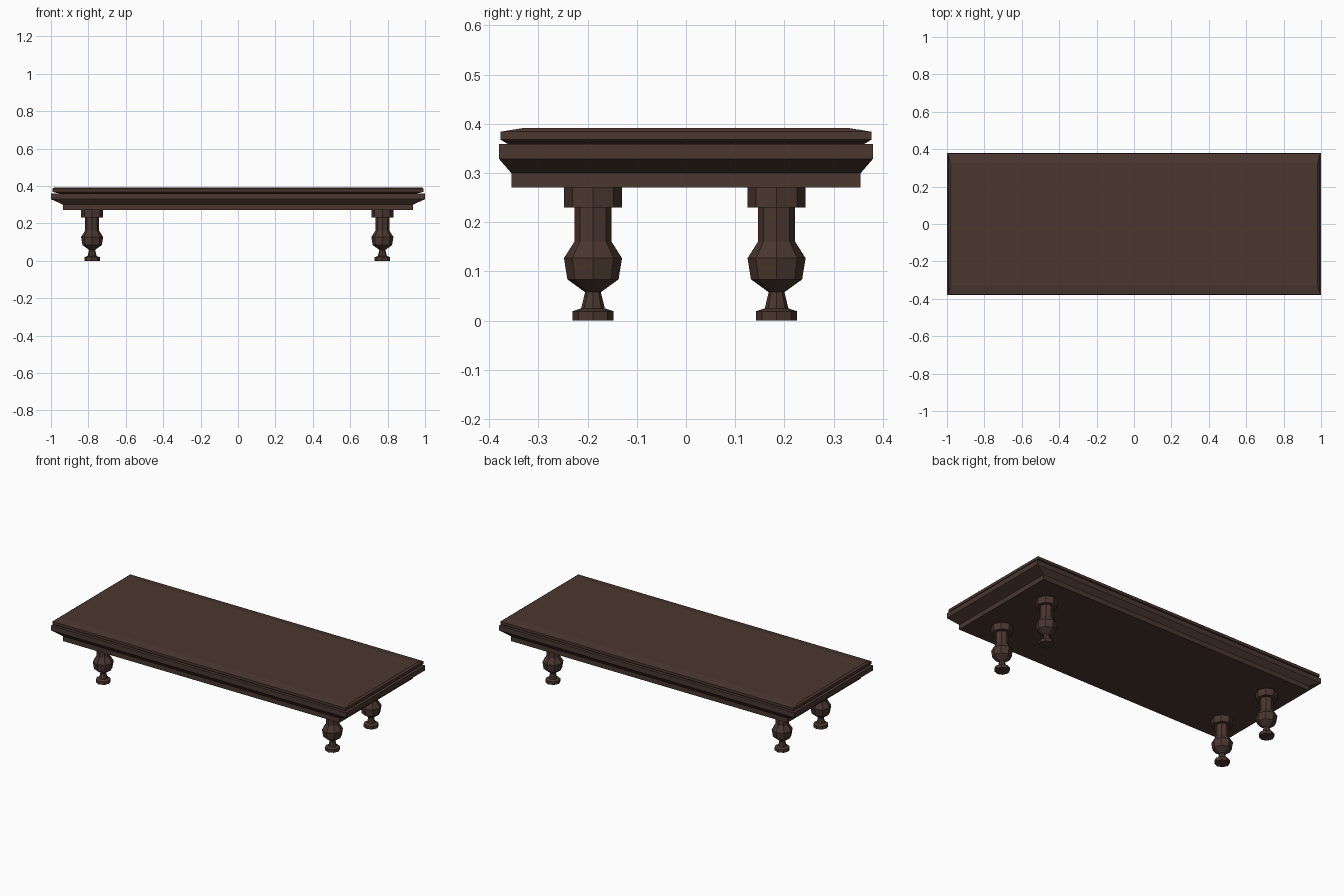
import bpy, bmesh, math

if "Cube" in bpy.data.objects:
    bpy.data.objects.remove(bpy.data.objects["Cube"])

wood = bpy.data.materials.new("dark brown wood")
wood.diffuse_color = (0.068, 0.038, 0.028, 1)
wood.use_nodes = True
wood.node_tree.nodes["Principled BSDF"].inputs["Base Color"].default_value = wood.diffuse_color


def loft(name, rings, location=(0, 0, 0)):
    """Bridge a stack of point rings into a closed, flat shaded solid."""
    bm = bmesh.new()
    loops = [[bm.verts.new(p) for p in ring] for ring in rings]
    n = len(loops[0])
    for a, b in zip(loops, loops[1:]):
        for i in range(n):
            j = (i + 1) % n
            bm.faces.new((a[i], a[j], b[j], b[i]))
    bm.faces.new(loops[0][::-1])
    bm.faces.new(loops[-1])
    bmesh.ops.recalc_face_normals(bm, faces=bm.faces)
    mesh = bpy.data.meshes.new(name)
    bm.to_mesh(mesh)
    bm.free()
    mesh.materials.append(wood)
    obj = bpy.data.objects.new(name, mesh)
    obj.location = location
    bpy.context.collection.objects.link(obj)
    return obj


def rect(x, y, z):
    return [(-x, -y, z), (x, -y, z), (x, y, z), (-x, y, z)]


def octagon(r, z):
    return [(r * math.cos(i * math.pi / 4), r * math.sin(i * math.pi / 4), z)
            for i in range(8)]


# Apron flaring out to the moulded rim
loft("apron_and_rim", [rect(0.935, 0.355, 0.271), rect(0.935, 0.355, 0.30),
                       rect(1.0, 0.38, 0.329), rect(1.0, 0.38, 0.359)])

# Table top with bevelled edges
loft("table_top", [rect(0.95, 0.362, 0.359), rect(0.993, 0.377, 0.368),
                   rect(0.993, 0.377, 0.384), rect(0.982, 0.327, 0.392)])

# Turned eight-sided legs: (radius, height)
profile = [(0.042, 0.0), (0.042, 0.019), (0.024, 0.025), (0.016, 0.058),
           (0.052, 0.084), (0.059, 0.127), (0.0375, 0.161), (0.0375, 0.23),
           (0.059, 0.23), (0.059, 0.271)]
for side, x in (("left", -0.78), ("right", 0.772)):
    for end, y in (("front", -0.189), ("back", 0.184)):
        loft(f"{end}_{side}_leg", [octagon(r, z) for r, z in profile], (x, y, 0))
